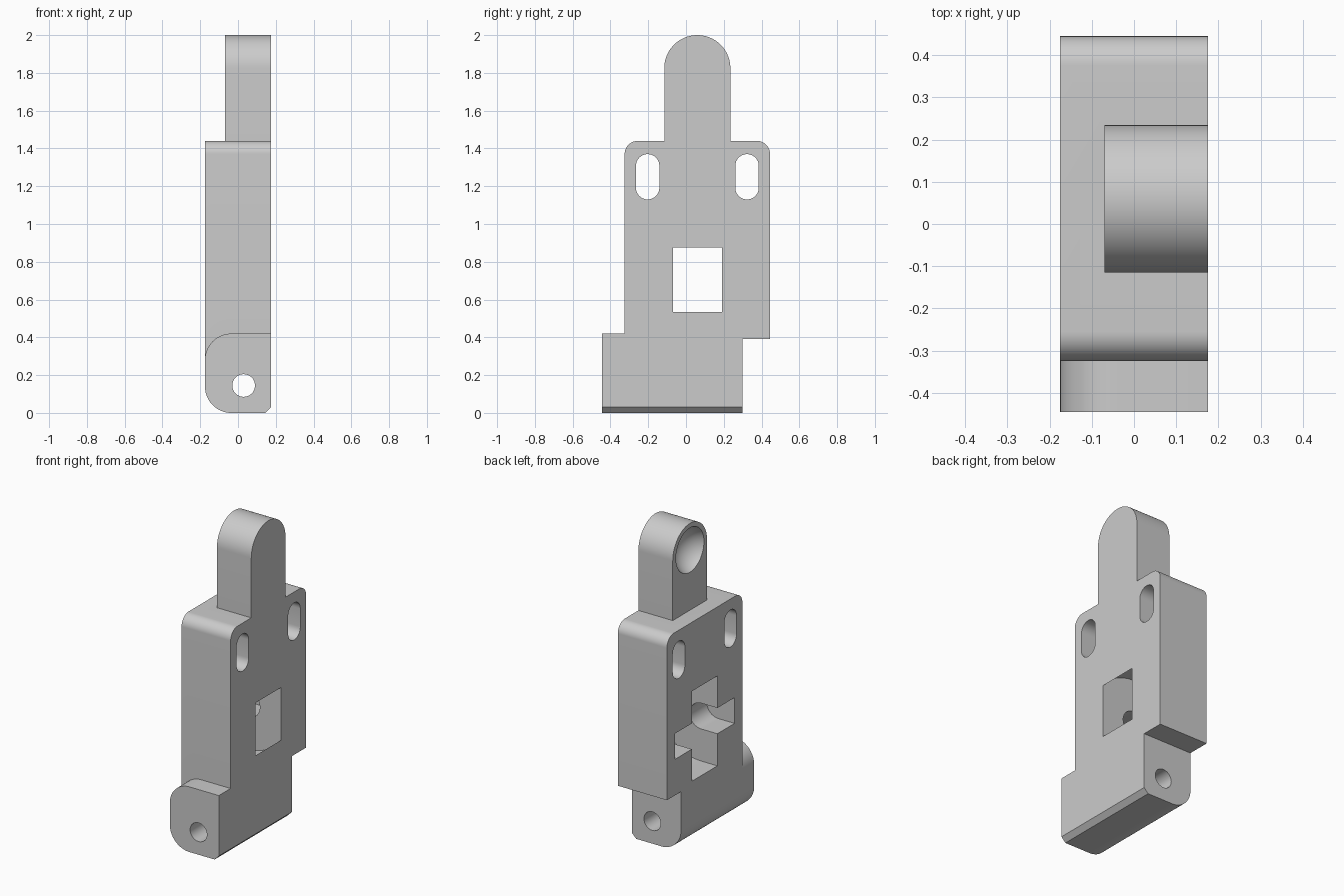
import bpy, bmesh
from math import sin, cos, pi, radians

if "Cube" in bpy.data.objects:
    bpy.data.objects.remove(bpy.data.objects["Cube"], do_unlink=True)

grey = bpy.data.materials.new("plain_grey")
grey.use_nodes = True
colour = (0.6, 0.6, 0.6, 1)
grey.diffuse_color = colour
grey.node_tree.nodes["Principled BSDF"].inputs["Base Color"].default_value = colour

SIDE = 0.175  # half thickness in x


def arc(cu, cv, r, start, end, n=16):
    """Points of an arc in the profile plane, angles in degrees."""
    steps = [radians(start + (end - start) * i / n) for i in range(n + 1)]
    return [(cu + r * cos(a), cv + r * sin(a)) for a in steps]


def finish(name, bm):
    bmesh.ops.recalc_face_normals(bm, faces=bm.faces[:])
    mesh = bpy.data.meshes.new(name)
    bm.to_mesh(mesh)
    bm.free()
    mesh.materials.append(grey)
    obj = bpy.data.objects.new(name, mesh)
    bpy.context.collection.objects.link(obj)
    return obj


def prism(name, profile, axis, lo, hi):
    """Extrude a (y, z) profile along x, or an (x, z) profile along y."""
    bm = bmesh.new()
    at = (lambda u, v, d: (d, u, v)) if axis == "x" else (lambda u, v, d: (u, d, v))
    shift = (hi - lo, 0, 0) if axis == "x" else (0, hi - lo, 0)
    face = bm.faces.new([bm.verts.new(at(u, v, lo)) for u, v in profile])
    extruded = bmesh.ops.extrude_face_region(bm, geom=[face], use_keep_orig=True)
    moved = [g for g in extruded["geom"] if isinstance(g, bmesh.types.BMVert)]
    bmesh.ops.translate(bm, verts=moved, vec=shift)
    return finish(name, bm)


def combine(target, other, operation):
    mod = target.modifiers.new(other.name, "BOOLEAN")
    mod.operation, mod.solver, mod.object = operation, "EXACT", other
    other.hide_render = True
    bpy.ops.object.select_all(action="DESELECT")
    bpy.context.view_layer.objects.active = target
    target.select_set(True)
    bpy.ops.object.modifier_apply(modifier=mod.name)
    bpy.data.objects.remove(other, do_unlink=True)


# Main plate with rounded shoulders
plate = [(-0.325, 0.2), (0.3, 0.2), (0.3, 0.39), (0.445, 0.39)]
plate += arc(0.375, 1.37, 0.07, 0, 90) + arc(-0.255, 1.37, 0.07, 90, 180)
bracket = prism("bracket", plate, "x", -SIDE, SIDE)

# Hinge foot: rounded on one side, chamfered on the other
foot = [(0.145, 0), (SIDE, 0.03), (SIDE, 0.42)]
foot += arc(-0.035, 0.28, 0.14, 90, 180) + arc(-0.035, 0.14, 0.14, 180, 270)
combine(bracket, prism("hinge_foot", foot, "y", -0.445, 0.3), "UNION")

# Round-ended tongue
tongue = [(-0.115, 1.3), (0.235, 1.3)] + arc(0.06, 1.825, 0.175, 0, 180, 40)
combine(bracket, prism("tongue", tongue, "x", -0.07, SIDE), "UNION")

# Hinge pin hole
pin = arc(0.03, 0.145, 0.06, 0, 360, 40)[:-1]
combine(bracket, prism("pin_hole", pin, "y", -0.6, 0.6), "DIFFERENCE")

# Two upright screw slots
for y in (-0.203, 0.323):
    slot = arc(y, 1.308, 0.062, 0, 180) + arc(y, 1.192, 0.062, 180, 360)
    combine(bracket, prism("screw_slot", slot, "x", -0.4, 0.4), "DIFFERENCE")

# Roller pocket and axle groove, open to the -x side
for name, r, lo, hi in (("roller_pocket", 0.29, -0.07, 0.19),
                        ("axle_groove", 0.083, -0.245, 0.36)):
    groove = [(-0.4, 0.705 - r)] + arc(-0.06, 0.705, r, -90, 90, 40) + [(-0.4, 0.705 + r)]
    combine(bracket, prism(name, groove, "y", lo, hi), "DIFFERENCE")

# Spherical dish in the tongue
bm = bmesh.new()
bmesh.ops.create_uvsphere(bm, u_segments=48, v_segments=32, radius=0.155)
bmesh.ops.translate(bm, verts=bm.verts[:], vec=(-0.13, 0.06, 1.828))
combine(bracket, finish("dish", bm), "DIFFERENCE")

bpy.ops.object.select_all(action="DESELECT")
bracket.select_set(True)
bpy.context.view_layer.objects.active = bracket
bpy.ops.object.shade_smooth_by_angle(angle=radians(30))
